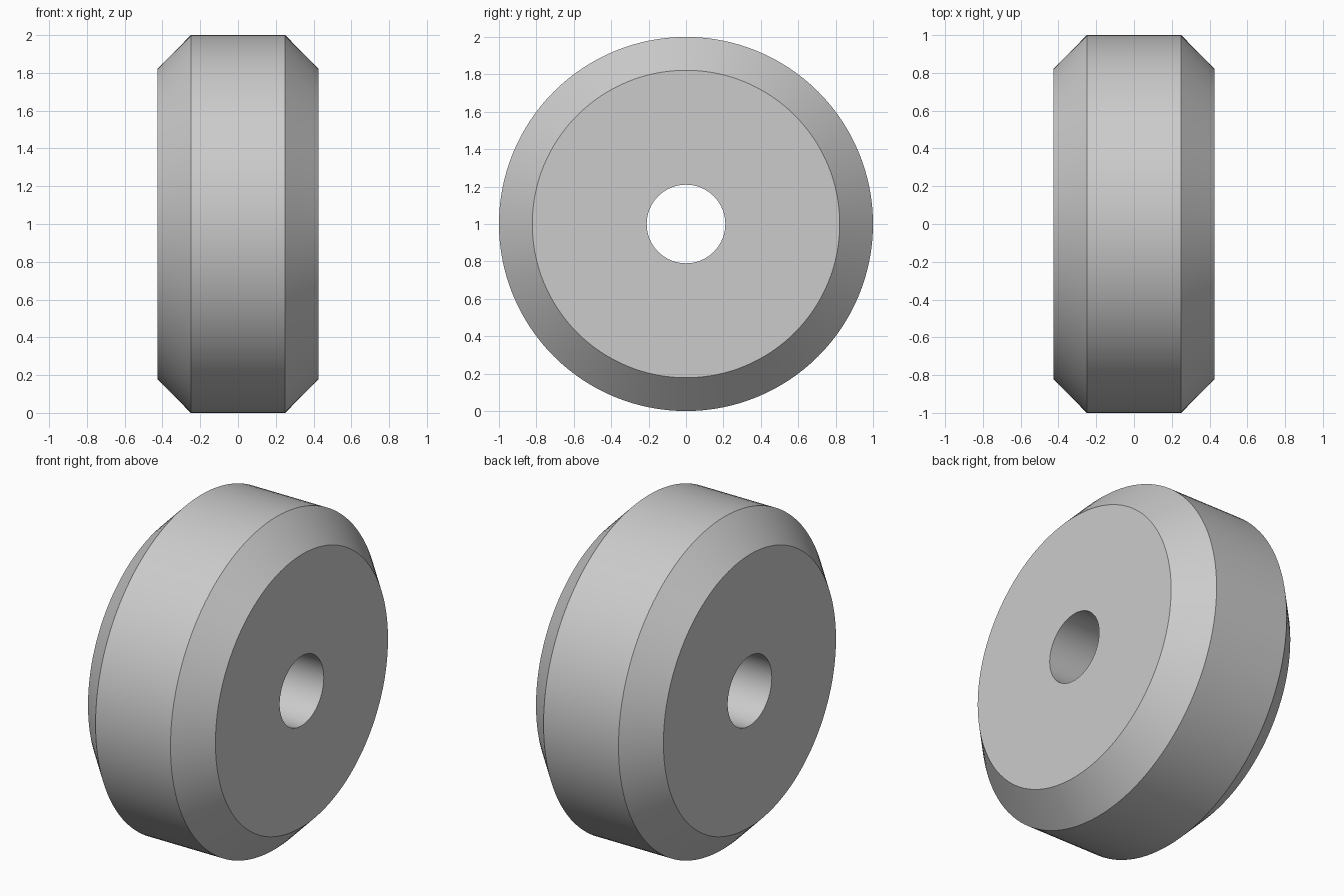
import bpy
import bmesh
import math
from mathutils import Matrix, Vector

cube = bpy.data.objects.get("Cube")
if cube:
    bpy.data.objects.remove(cube, do_unlink=True)

# Plain grey material
GREY = (0.6, 0.6, 0.6, 1.0)
mat = bpy.data.materials.new("light_grey")
mat.use_nodes = True
mat.diffuse_color = GREY
mat.node_tree.nodes["Principled BSDF"].inputs["Base Color"].default_value = GREY

SEGMENTS = 128
HALF_TREAD, HALF_WIDTH = 0.25, 0.425
OUTER, FACE, BORE = 1.0, 0.822, 0.21

# Closed cross-section (x, radius): bore, side face, bevel, tread and back
profile = [(-HALF_WIDTH, BORE), (-HALF_WIDTH, FACE), (-HALF_TREAD, OUTER),
           (HALF_TREAD, OUTER), (HALF_WIDTH, FACE), (HALF_WIDTH, BORE)]

# Revolve the cross-section around the x axle
bm = bmesh.new()
verts = [bm.verts.new((x, 0, r)) for x, r in profile]
edges = [bm.edges.new((v, verts[(i + 1) % len(verts)])) for i, v in enumerate(verts)]
bmesh.ops.spin(bm, geom=verts + edges, cent=Vector(), axis=(1, 0, 0),
               angle=math.tau, steps=SEGMENTS, use_merge=True)
bmesh.ops.remove_doubles(bm, verts=bm.verts, dist=0.0001)
bmesh.ops.recalc_face_normals(bm, faces=bm.faces)
bm.transform(Matrix.Translation((0, 0, OUTER)))

mesh = bpy.data.meshes.new("wheel")
bm.to_mesh(mesh)
bm.free()
mesh.materials.append(mat)
wheel = bpy.data.objects.new("wheel", mesh)
bpy.context.collection.objects.link(wheel)

# Smooth round surfaces with crisp bevel edges
bpy.ops.object.select_all(action="DESELECT")
wheel.select_set(True)
bpy.context.view_layer.objects.active = wheel
bpy.ops.object.shade_smooth_by_angle(angle=math.radians(30))
